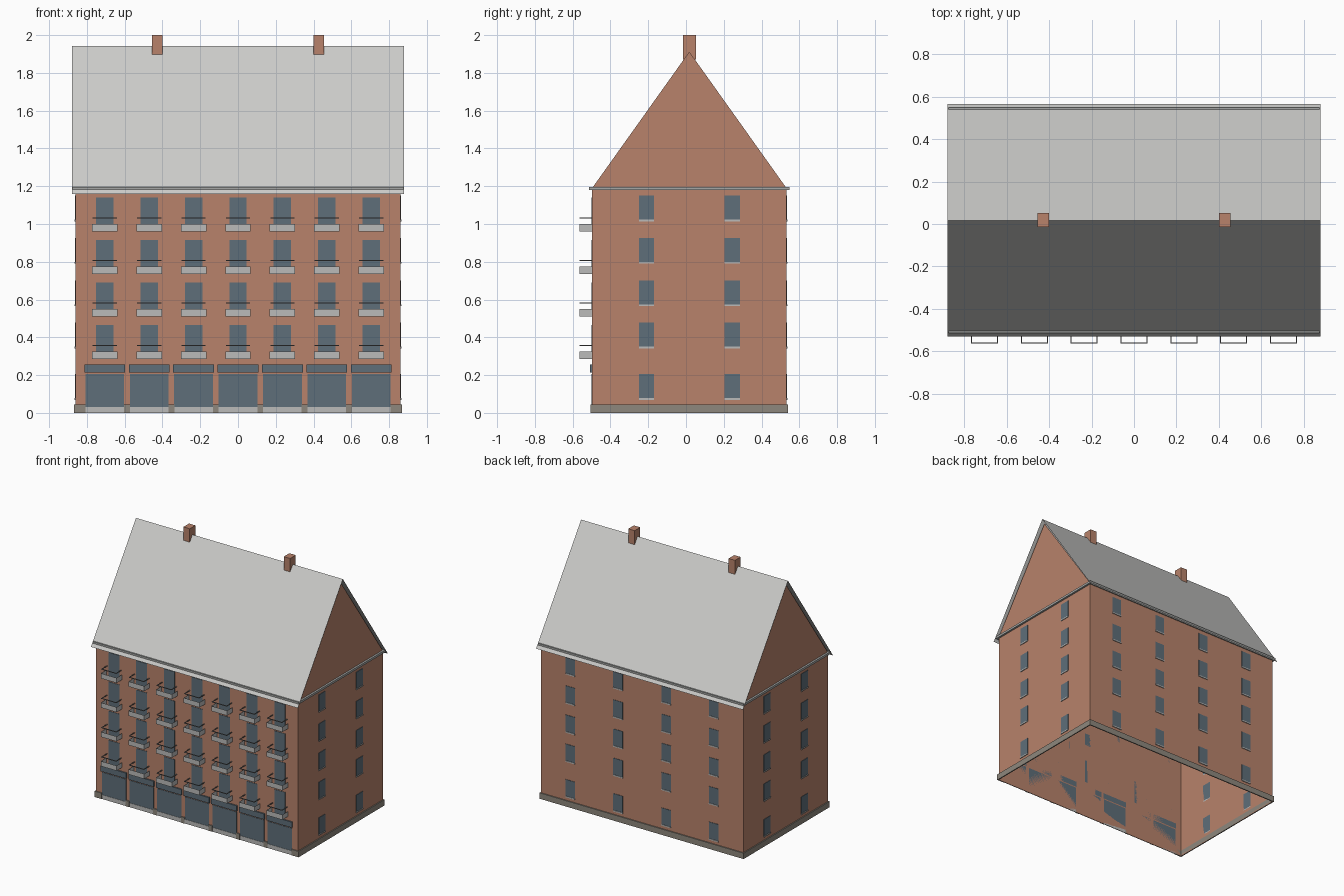
import bpy, bmesh

cube = bpy.data.objects.get("Cube")
if cube:
    bpy.data.objects.remove(cube, do_unlink=True)


def material(name, rgb):
    m = bpy.data.materials.new(name)
    m.use_nodes = True
    m.diffuse_color = (*rgb, 1)
    m.node_tree.nodes["Principled BSDF"].inputs["Base Color"].default_value = (*rgb, 1)
    return m


BRICK = material("brick", (0.48, 0.225, 0.147))
ROOF = material("roof_grey", (0.60, 0.60, 0.585))
GLASS = material("blue_glass", (0.112, 0.157, 0.192))
CONCRETE = material("pale_concrete", (0.50, 0.50, 0.49))
STONE = material("plinth_stone", (0.27, 0.245, 0.205))
METAL = material("grey_metal", (0.20, 0.20, 0.20))
TRIM = material("cornice_grey", (0.38, 0.39, 0.38))


def finish(name, bm, mat):
    mesh = bpy.data.meshes.new(name)
    bm.to_mesh(mesh)
    bm.free()
    mesh.materials.append(mat)
    obj = bpy.data.objects.new(name, mesh)
    bpy.context.collection.objects.link(obj)
    return obj


def boxes(name, mat, bounds):
    """One object made of boxes, each given as (x0, x1, y0, y1, z0, z1)."""
    bm = bmesh.new()
    for x0, x1, y0, y1, z0, z1 in bounds:
        for v in bmesh.ops.create_cube(bm, size=1)["verts"]:
            v.co = (x1 if v.co.x > 0 else x0,
                    y1 if v.co.y > 0 else y0,
                    z1 if v.co.z > 0 else z0)
    return finish(name, bm, mat)


def sheets(name, mat, polygons):
    bm = bmesh.new()
    for poly in polygons:
        bm.faces.new([bm.verts.new(p) for p in poly])
    bmesh.ops.remove_doubles(bm, verts=bm.verts, dist=0.0001)
    return finish(name, bm, mat)


W = 0.86                      # half width of the walls
FRONT, BACK = -0.497, 0.532   # wall planes
RIDGE = 0.0175
EAVE = 1.19

# Hollow brick shell with pointed gables, open underneath
shell = []
for y in (FRONT, BACK):
    s = 1 if y == FRONT else -1
    shell.append([(-W * s, y, 0), (W * s, y, 0), (W * s, y, EAVE), (-W * s, y, EAVE)])
for s in (1, -1):
    gable = [(s * W, FRONT, 0), (s * W, BACK, 0), (s * W, BACK, EAVE),
             (s * W, RIDGE, 1.912), (s * W, FRONT, EAVE)]
    shell.append(gable if s > 0 else gable[::-1])
sheets("brick_walls", BRICK, shell)

# Thin pitched roof
R = 0.88
sheets("roof", ROOF, [
    [(-R, -0.53, 1.16), (R, -0.53, 1.16), (R, RIDGE, 1.943), (-R, RIDGE, 1.943)],
    [(R, 0.565, 1.16), (-R, 0.565, 1.16), (-R, RIDGE, 1.943), (R, RIDGE, 1.943)]])

# Cornice that breaks through the roof above the eaves
boxes("cornice", TRIM, [(-0.875, 0.875, -0.514, 0.549, 1.18, 1.197)])

# Chimneys
boxes("chimneys", BRICK, [(x - 0.027, x + 0.027, -0.015, 0.053, 1.87, 2.0)
                          for x in (-0.427, 0.427)])

# Seven front bays
bays = [0.235 * i for i in range(-3, 4)]
floors = [0.285 + 0.225 * i for i in range(4)]

# Shopfronts with signs' blank header panels and low sills
boxes("shop_glass", GLASS, [(x - 0.1025, x + 0.1025, FRONT - 0.003, FRONT, 0.032, 0.205)
                            for x in bays])
boxes("shop_headers", GLASS, [(x - 0.108, x + 0.108, FRONT - 0.01, FRONT, 0.213, 0.256)
                              for x in bays])
boxes("shop_sills", CONCRETE, [(x - 0.1025, x + 0.1025, FRONT - 0.005, FRONT, 0, 0.032)
                               for x in bays])

# Plinth round the building, broken at each shopfront
P = 0.008
edges = [-W - P] + [x + d for x in bays for d in (-0.1025, 0.1025)] + [W + P]
plinth = [(a, b, FRONT - P, FRONT, 0, 0.045) for a, b in zip(edges[::2], edges[1::2])]
plinth.append((-W - P, W + P, BACK, BACK + P, 0, 0.045))
plinth += [(x, x + P, FRONT, BACK, 0, 0.045) for x in (-W - P, W)]
boxes("plinth", STONE, plinth)

# Balcony doors
boxes("balcony_doors", GLASS, [(x - 0.046, x + 0.046, FRONT - 0.003, FRONT, z, z + 0.181)
                               for x in bays for z in floors])

# Balcony parapets: three thin upright sides, open above and below
parapets, rails = [], []
Y = -0.564
for x in bays:
    for z in floors:
        a, b, t = x - 0.067, x + 0.067, z + 0.039
        parapets += [[(a, Y, z), (b, Y, z), (b, Y, t), (a, Y, t)],
                     [(a, FRONT, z), (a, Y, z), (a, Y, t), (a, FRONT, t)],
                     [(b, Y, z), (b, FRONT, z), (b, FRONT, t), (b, Y, t)]]
        r, h = z + 0.069, 0.005
        rails += [(a + 0.003, b - 0.003, Y, Y + h, r, r + h),
                  (a + 0.003, a + 0.003 + h, Y, FRONT, r, r + h),
                  (b - 0.003 - h, b - 0.003, Y, FRONT, r, r + h)]
sheets("balcony_parapets", CONCRETE, parapets)
boxes("balcony_rails", METAL, rails)

# Small windows and sills on the sides and back
rows = [0.075] + [0.348 + 0.224 * i for i in range(4)]
glass, sills = [], []
for z in rows:
    for parts, depth, low, high in ((glass, 0.003, z, z + 0.13),
                                    (sills, 0.006, z - 0.006, z + 0.003)):
        for y in (-0.21, 0.245):
            parts += [(x, x + depth, y - 0.04, y + 0.04, low, high)
                      for x in (W, -W - depth)]
        parts += [(x - 0.04, x + 0.04, BACK, BACK + depth, low, high)
                  for x in (-0.61, -0.205, 0.205, 0.61)]
boxes("side_and_back_windows", GLASS, glass)
boxes("window_sills", CONCRETE, sills)
